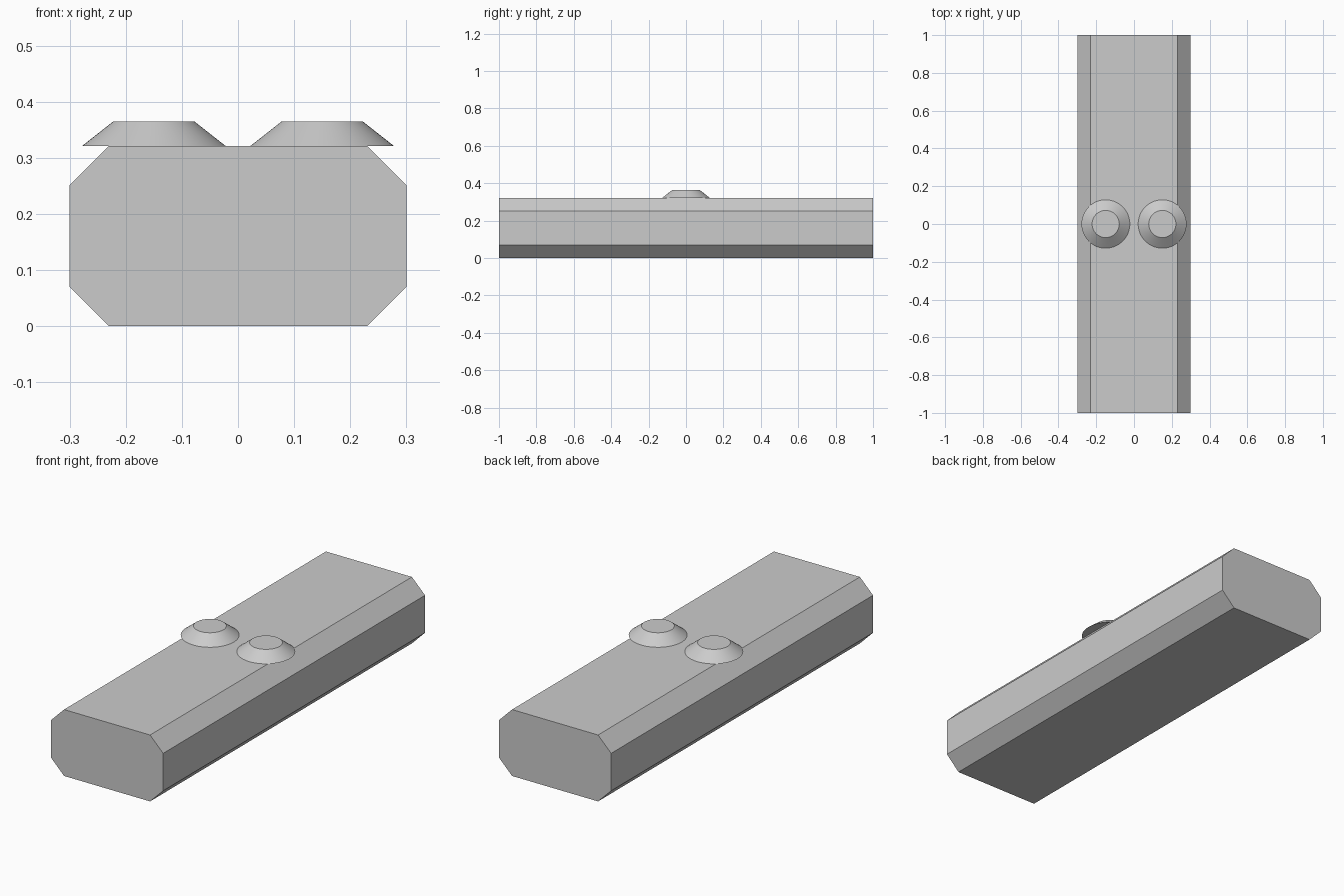
import bpy
import bmesh
from math import radians

cube = bpy.data.objects.get("Cube")
if cube:
    bpy.data.objects.remove(cube, do_unlink=True)

HALF_W, HEIGHT, LENGTH, CHAMFER = 0.30, 0.321, 2.0, 0.07

grey = bpy.data.materials.new("light_grey")
grey.use_nodes = True
color = (0.6, 0.6, 0.6, 1)
grey.diffuse_color = color
grey.node_tree.nodes["Principled BSDF"].inputs["Base Color"].default_value = color


def add_object(name, bm):
    mesh = bpy.data.meshes.new(name)
    bmesh.ops.recalc_face_normals(bm, faces=bm.faces)
    bm.to_mesh(mesh)
    bm.free()
    mesh.materials.append(grey)
    obj = bpy.data.objects.new(name, mesh)
    bpy.context.collection.objects.link(obj)
    return obj


# Long bar: chamfered octagonal profile extruded along y
w, c, h = HALF_W, CHAMFER, HEIGHT
right_side = [(w - c, 0), (w, c), (w, h - c), (w - c, h)]
profile = right_side + [(-x, z) for x, z in reversed(right_side)]
bm = bmesh.new()
end = bm.faces.new([bm.verts.new((x, -LENGTH / 2, z)) for x, z in profile])
ext = bmesh.ops.extrude_face_region(bm, geom=[end], use_keep_orig=True)
moved = [g for g in ext["geom"] if isinstance(g, bmesh.types.BMVert)]
bmesh.ops.translate(bm, verts=moved, vec=(0, LENGTH, 0))
add_object("bar_body", bm)

# Two tapered round studs on the top face
STUD_H = 0.044
for name, x in (("left_stud", 0.15), ("right_stud", -0.15)):
    bm = bmesh.new()
    bmesh.ops.create_cone(bm, cap_ends=True, segments=64,
                          radius1=0.128, radius2=0.072, depth=STUD_H)
    stud = add_object(name, bm)
    stud.location = (x, 0, HEIGHT + STUD_H / 2)
    bpy.ops.object.select_all(action='DESELECT')
    stud.select_set(True)
    bpy.context.view_layer.objects.active = stud
    bpy.ops.object.shade_smooth_by_angle(angle=radians(30))
